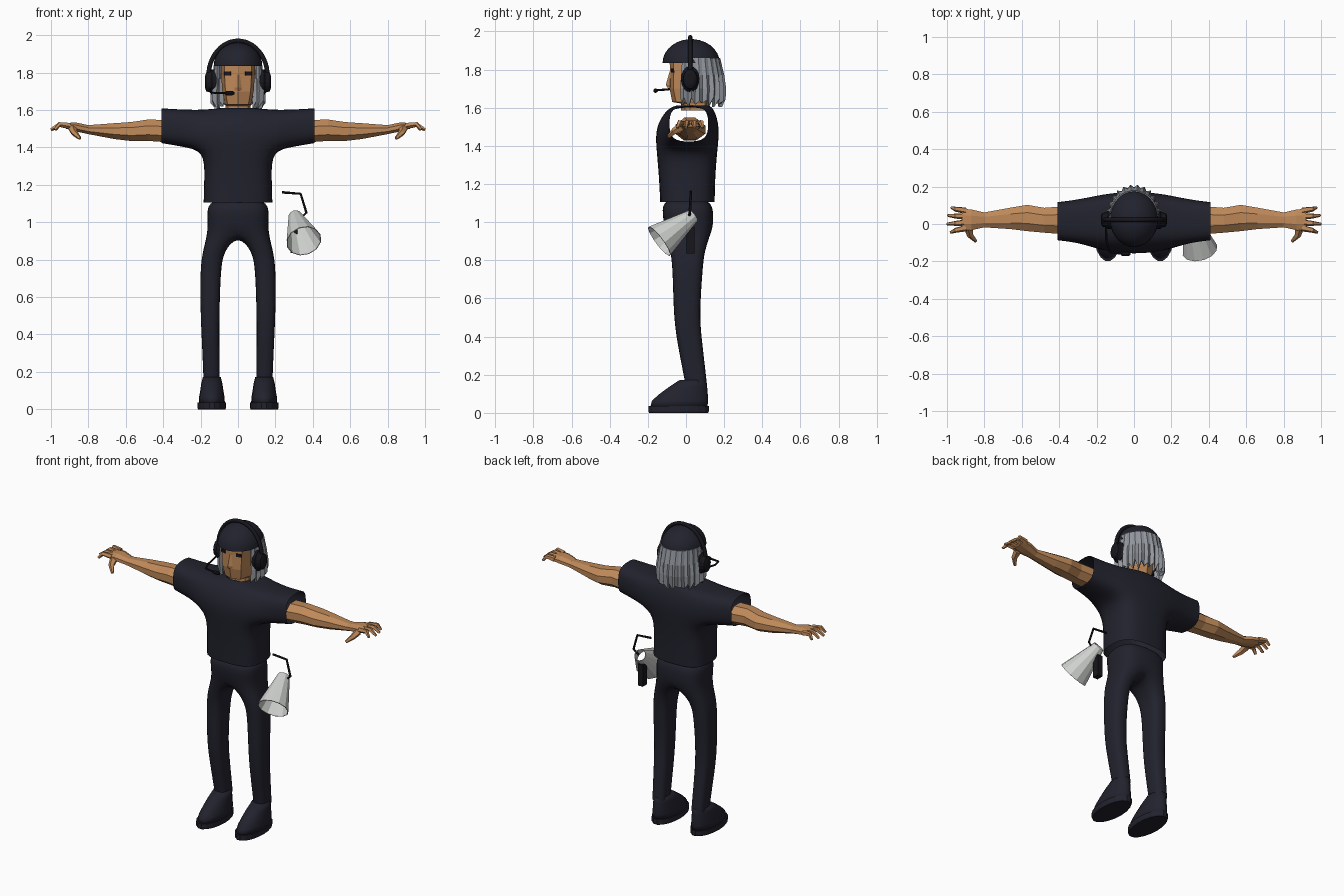
import bpy, bmesh, math
from mathutils import Vector as V, Matrix

old = bpy.data.objects.get("Cube")
if old:
    bpy.data.objects.remove(old)


def material(name, rgb):
    m = bpy.data.materials.new(name)
    m.use_nodes = True
    m.diffuse_color = (*rgb, 1)
    m.node_tree.nodes["Principled BSDF"].inputs["Base Color"].default_value = (*rgb, 1)
    return m


NAVY = material("dark navy", (0.016, 0.016, 0.027))
BLACK = material("soft black", (0.008, 0.008, 0.012))
SKIN = material("skin tan", (0.52, 0.25, 0.1))
HAIR = material("hair grey", (0.29, 0.31, 0.34))
SHELL = material("pale grey", (0.62, 0.64, 0.62))


def loft(bm, rings, cap=False, closed=True, skip=lambda band, i: False):
    vs = [[bm.verts.new(p) for p in r] for r in rings]
    n = len(rings[0])
    for k in range(len(vs) - 1):
        for i in range(n if closed else n - 1):
            if not skip(k, i):
                j = (i + 1) % n
                bm.faces.new((vs[k][i], vs[k][j], vs[k + 1][j], vs[k + 1][i]))
    if cap:
        bm.faces.new(vs[0])
        bm.faces.new(vs[-1])


def finish(name, bm, mat, smooth=False, subsurf=0):
    bmesh.ops.remove_doubles(bm, verts=bm.verts, dist=0.0005)
    bmesh.ops.recalc_face_normals(bm, faces=bm.faces)
    me = bpy.data.meshes.new(name)
    bm.to_mesh(me)
    bm.free()
    me.materials.append(mat)
    if smooth:
        me.shade_smooth()
    ob = bpy.data.objects.new(name, me)
    bpy.context.collection.objects.link(ob)
    if subsurf:
        mod = ob.modifiers.new("round", "SUBSURF")
        mod.levels = mod.render_levels = subsurf
    return ob


def part(name, rings, mat, smooth=False, cap=True):
    bm = bmesh.new()
    loft(bm, rings, cap)
    return finish(name, bm, mat, smooth)


def ring(c, u, v, n, turn=0.0):
    c, u, v = V(c), V(u), V(v)
    angles = [math.tau * i / n + turn for i in range(n)]
    return [c + u * math.cos(a) + v * math.sin(a) for a in angles]


def tube(path, radii, n):
    # rings that follow a path without twisting
    path = [V(p) for p in path]
    rings, d = [], (path[1] - path[0]).normalized()
    u = d.orthogonal().normalized()
    for i, p in enumerate(path):
        new = (path[min(i + 1, len(path) - 1)] - path[max(i - 1, 0)]).normalized()
        u = d.rotation_difference(new) @ u
        d = new
        rings.append(ring(p, u * radii[i], d.cross(u) * radii[i], n))
    return rings


def rounded(a0, a1, b0, b1, k=0.9):
    # eight point box outline with softened corners
    am, bm_ = (a0 + a1) / 2, (b0 + b1) / 2
    ha, hb = (a1 - a0) / 2, (b1 - b0) / 2
    steps = [(-k, -k), (0, -1), (k, -k), (1, 0), (k, k), (0, 1), (-k, k), (-1, 0)]
    return [(am + s * ha, bm_ + t * hb) for s, t in steps]


def flip(rings, s):
    return [[V((p[0] * s, p[1], p[2])) for p in r] for r in rings]


def box(name, centre, size, mat, rot=0):
    bm = bmesh.new()
    m = Matrix.Translation(centre) @ Matrix.Rotation(rot, 4, 'Z') @ Matrix.Diagonal((*size, 1))
    bmesh.ops.create_cube(bm, size=1, matrix=m)
    return finish(name, bm, mat)


SIDES = ((1, "left"), (-1, "right"))

# Shirt: hollow torso with open sleeves
torso = [[V((x, y, z)) for x, y in rounded(-w, w, f, b)] for z, w, f, b in (
    (1.105, .19, -.14, .155), (1.25, .185, -.147, .158), (1.38, .188, -.16, .17),
    (1.5, .19, -.168, .183), (1.6, .19, -.1, .15), (1.612, .085, -.05, .12))]
bm = bmesh.new()
loft(bm, torso, skip=lambda band, i: band in (2, 3) and i in (2, 3, 6, 7))
lo, mid, hi = torso[2:5]
root = [lo[2], lo[3], lo[4], mid[4], hi[4], hi[3], hi[2], mid[2]]
sleeve = [root] + [[V((x, y, z)) for y, z in rounded(*r)] for x, r in (
    (.29, (-.105, .135, 1.4, 1.605)), (.41, (-.09, .12, 1.42, 1.612)))]
for s, _ in SIDES:
    loft(bm, flip(sleeve, s))
finish("shirt", bm, NAVY, True, 2)

# Trousers: pelvis splitting into two legs
pelvis = [[V((x, y, z)) for x, y in rounded(-w, w, f, b)] for z, w, f, b in (
    (1.13, .165, -.125, .135), (1.04, .17, -.13, .15), (.95, .165, -.11, .145))]
bm = bmesh.new()
loft(bm, pelvis)
bm.faces.new([bm.verts.new(p) for p in pelvis[0]])
leg = [pelvis[2][1:6] + [V((0, .02, .92))]]
for z, xi, xo, f, b in ((.85, .075, .187, -.085, .1), (.75, .093, .203, -.072, .09),
                        (.5, .1, .2, -.068, .072), (.35, .1, .192, -.045, .09),
                        (.15, .098, .184, -.005, .112)):
    c = (f + b) / 2
    leg.append([V((x, y, z)) for x, y in ((xi, f), (xo, f), (xo, c), (xo, b), (xi, b), (xi, c))])
for s, _ in SIDES:
    loft(bm, flip(leg, s))
finish("trousers", bm, NAVY, True, 2)


def shoe_ring(z, w, f, b, x=.14):
    return ring((x, (f + b) / 2, z), (w, 0, 0), (0, (b - f) / 2, 0), 18)


for s, side in SIDES:
    # Shoes
    upper = [shoe_ring(*r) for r in ((.03, .07, -.19, .115), (.065, .068, -.18, .118),
             (.1, .062, -.14, .116), (.14, .056, -.085, .112), (.172, .048, -.035, .108))]
    part(side + "_shoe", flip(upper, s), NAVY, True)
    sole = [shoe_ring(*r) for r in ((0, .073, -.195, .118), (.008, .077, -.2, .122),
                                    (.036, .077, -.2, .122))]
    part(side + "_sole", flip(sole, s), NAVY)

    # Bare arm and palm
    arm = [ring((x, y, z), (0, ry, 0), (0, 0, rz), 8, math.pi / 8) for x, y, z, ry, rz in (
        (.385, .02, 1.487, .08, .064), (.48, .02, 1.492, .072, .062),
        (.57, .032, 1.485, .076, .055), (.66, .03, 1.487, .062, .046),
        (.8, .022, 1.495, .043, .026), (.87, .022, 1.51, .06, .026), (.92, .024, 1.515, .062, .016))]
    part(side + "_arm", flip(arm, s), SKIN)

    # Fingers and thumb
    bm = bmesh.new()
    for base, tip_x, tip_y in ((.072, .975, .088), (.04, .995, .046), (.008, 1.0, 0), (-.022, .98, -.045)):
        path = [(.9, base, 1.515), (.955, (base + tip_y) / 2, 1.523), (tip_x, tip_y, 1.495)]
        loft(bm, flip(tube(path, (.018, .014, .008), 5), s), True)
    thumb = [(.885, -.02, 1.5), (.875, -.06, 1.478), (.845, -.092, 1.448)]
    loft(bm, flip(tube(thumb, (.024, .018, .009), 5), s), True)
    finish(side + "_fingers", bm, SKIN)

    # Headset ear cup
    cup = [ring((x, .022, 1.75), (0, r * .72, 0), (0, 0, r), 16) for x, r in (
        (.108, .05), (.115, .066), (.14, .068), (.15, .056), (.17, .05), (.177, .03))]
    part(side + "_ear_cup", flip(cup, s), BLACK)

    # Eye plate
    box(side + "_eye", (s * .056, -.069, 1.795), (.036, .009, .02), BLACK, s * .26)

# Head and neck
head = []
for z, w, f, b in ((1.585, .066, -.025, .12), (1.622, .066, -.025, .12), (1.63, .07, -.072, .12),
                   (1.7, .084, -.086, .13), (1.79, .09, -.084, .14), (1.85, .092, -.086, .14)):
    half = [(0, f), (.8 * w, f + .02), (w, .02), (.75 * w, b - .02), (0, b)]
    head.append([V((x, y, z)) for x, y in half + [(-x, y) for x, y in half[3:0:-1]]])
part("head", head, SKIN)
part("nose", [ring((0, y, z), (w, 0, 0), (0, d, 0), 4) for z, y, w, d in (
    (1.705, -.085, .02, .012), (1.72, -.085, .02, .021), (1.79, -.08, .01, .006))], SKIN)

# Ragged hair around the sides and back
COUNT = 33
hair = []
for z, rx, ry, jag in ((1.86, .118, .125, 0), (1.77, .125, .143, .005),
                       (1.7, .132, .15, .008), (1.63, .13, .145, .01)):
    row = []
    for i in range(COUNT):
        a = math.radians(-28 + 236 * i / (COUNT - 1))
        odd = 1 if i % 2 else -1
        drop = (odd * .016 + .012 * math.sin(i * 2.3)) if z < 1.65 else 0
        row.append(V(((rx + odd * jag) * math.cos(a), .045 + (ry + odd * jag) * math.sin(a), z + drop)))
    hair.append(row)
bm = bmesh.new()
loft(bm, hair, closed=False)
hair_ob = finish("hair", bm, HAIR)
mod = hair_ob.modifiers.new("thickness", "SOLIDIFY")
mod.thickness = .018
mod.offset = 0

# Domed cap
dome = [(0, 1)] + [(math.radians(a), 1) for a in range(12, 85, 12)] + [(math.radians(88), 1)]
part("cap", [ring((0, .027, 1.835 + .125 * math.sin(a)), (.13 * math.cos(a), 0, 0),
                  (0, .15 * math.cos(a), 0), 28) for a, _ in dome], NAVY).data.shade_smooth()
bpy.context.view_layer.objects.active = bpy.data.objects["cap"]
bpy.data.objects["cap"].select_set(True)
bpy.ops.object.shade_smooth_by_angle(angle=math.radians(40))

# Headset band and microphone
arc = [(.158 * math.cos(a), .022, 1.78 + .19 * math.sin(a))
       for a in (math.pi * i / 24 for i in range(25))]
part("headset_band", tube(arc, [.012] * len(arc), 8), BLACK, True)
boom = [(-.15, .01, 1.715), (-.148, -.09, 1.697), (-.13, -.15, 1.692), (-.06, -.16, 1.69)]
part("microphone_boom", tube(boom, [.006] * 4, 6), BLACK)
part("microphone_tip", tube([(-.07, -.16, 1.69), (-.06, -.16, 1.69), (-.03, -.16, 1.69), (-.02, -.16, 1.69)],
                            (.006, .012, .012, .006), 8), BLACK)

# Loudhailer: open cone, grip and bent carrying handle
horn = part("loudhailer_horn", tube([(.305, .04, 1.035), (.352, -.14, .9)], (.036, .096), 12), SHELL, cap=False)
mod = horn.modifiers.new("thickness", "SOLIDIFY")
mod.thickness = .004
box("loudhailer_grip", (.3, .022, .905), (.036, .045, .14), BLACK)
handle = [(.235, .025, 1.16), (.335, .025, 1.152), (.366, .02, 1.05), (.33, .015, 1.02)]
part("loudhailer_handle", tube(handle, [.007] * 4, 6), BLACK)
